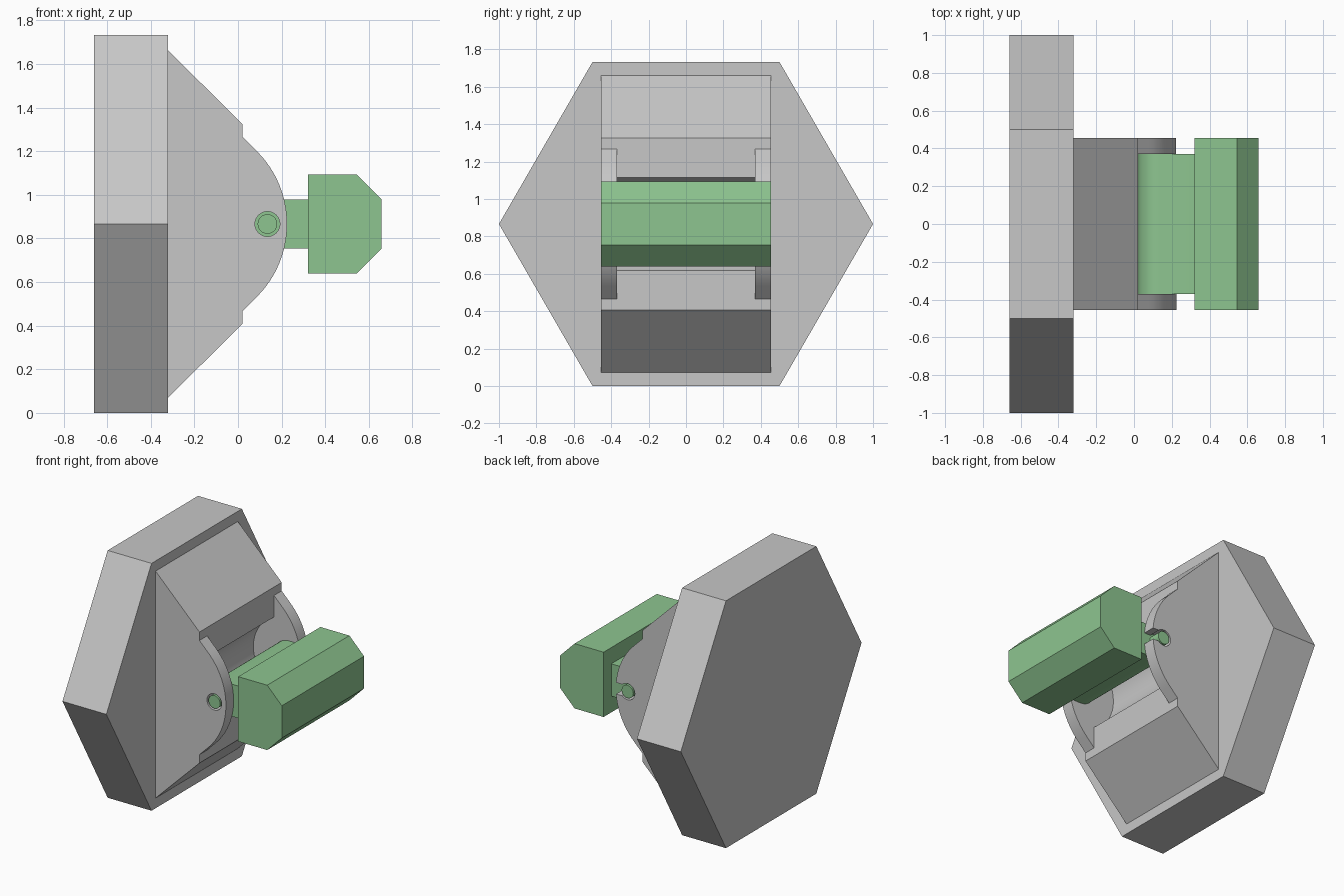
import bpy, bmesh, math

cube = bpy.data.objects.get("Cube")
if cube:
    bpy.data.objects.remove(cube, do_unlink=True)

MID = 0.866                    # height of the hinge axis
PIVOT = 0.135                  # x of the hinge axis
WIDTH, INNER = 0.455, 0.37     # half widths of the bracket and of its gap


def material(name, rgb):
    mat = bpy.data.materials.new(name)
    mat.use_nodes = True
    mat.diffuse_color = (*rgb, 1)
    mat.node_tree.nodes["Principled BSDF"].inputs["Base Color"].default_value = (*rgb, 1)
    return mat


GREY = material("light grey", (0.57, 0.57, 0.57))
GREEN = material("soft green", (0.27, 0.56, 0.28))


def prism(name, profile, y0, y1, mat):
    """Extrude an x, z profile (z measured from the hinge axis) along y."""
    bm = bmesh.new()
    face = bm.faces.new([bm.verts.new((x, y0, MID + z)) for x, z in profile])
    moved = bmesh.ops.extrude_face_region(bm, geom=[face])["geom"]
    bmesh.ops.translate(bm, vec=(0, y1 - y0, 0),
                        verts=[v for v in moved if isinstance(v, bmesh.types.BMVert)])
    bmesh.ops.recalc_face_normals(bm, faces=bm.faces)
    mesh = bpy.data.meshes.new(name)
    bm.to_mesh(mesh)
    bm.free()
    obj = bpy.data.objects.new(name, mesh)
    bpy.context.collection.objects.link(obj)
    mesh.materials.append(mat)
    return obj


def arc(cx, radius, start, end, steps):
    angles = [math.radians(start + (end - start) * i / steps) for i in range(steps + 1)]
    return [(cx + radius * math.cos(a), radius * math.sin(a)) for a in angles]


def circle(cx, radius, steps=32):
    return arc(cx, radius, 0, 360, steps)[:-1]


def box(x0, x1, half):
    return [(x0, -half), (x1, -half), (x1, half), (x0, half)]


def cut(target, profile, y0, y1):
    cutter = prism("cutter", profile, y0, y1, GREY)
    mod = target.modifiers.new("cut", 'BOOLEAN')
    mod.operation = 'DIFFERENCE'
    mod.solver = 'EXACT'
    mod.object = cutter
    bpy.context.view_layer.objects.active = target
    bpy.ops.object.modifier_apply(modifier=mod.name)
    bpy.data.objects.remove(cutter, do_unlink=True)


def smooth(obj):
    bpy.ops.object.select_all(action='DESELECT')
    obj.select_set(True)
    bpy.context.view_layer.objects.active = obj
    bpy.ops.object.shade_smooth_by_angle(angle=math.radians(30))


# Hexagonal base plate
bpy.ops.mesh.primitive_cylinder_add(vertices=6, radius=1, depth=0.34,
                                    location=(-0.49, 0, MID), rotation=(0, math.pi / 2, 0))
plate = bpy.context.object
plate.name = "base_plate"
# A corner must point along y
if max(abs(v.co.y) for v in plate.data.vertices) < 0.95:
    for v in plate.data.vertices:
        v.co.x, v.co.y = -v.co.y, v.co.x
plate.data.materials.append(GREY)

# Bracket: sloped block with two rounded ears
upper = [(0.02, 0.4), (0.02, 0.459), (-0.32, 0.795)]
lower = [(x, -z) for x, z in reversed(upper)]
bracket = prism("hinge_bracket", lower + arc(-0.246, 0.471, -45, 45, 32) + upper,
                -WIDTH, WIDTH, GREY)
cut(bracket, box(0.02, 0.4, 0.6), -INNER, INNER)            # gap between the ears
cut(bracket, circle(PIVOT, 0.275, 48), -INNER, INNER)       # rounded pocket
cut(bracket, circle(PIVOT, 0.057), -0.6, 0.6)               # pin hole
cut(bracket, box(PIVOT, 0.4, 0.04), INNER - 0.02, 0.6)      # snap-in slot in one ear
smooth(bracket)

# Swinging arm with rounded end, and its pin
arm = prism("hinge_arm", [(0.32, -0.113)] + [(0.32, 0.113)]
            + arc(PIVOT, 0.113, 90, 270, 20), -INNER, INNER, GREEN)
pin = prism("hinge_pin", circle(PIVOT, 0.045), -WIDTH, WIDTH, GREEN)
smooth(arm)
smooth(pin)

# Chamfered head bar
prism("head_bar", [(0.32, -0.227), (0.545, -0.227), (0.658, -0.113),
                   (0.658, 0.113), (0.545, 0.227), (0.32, 0.227)],
      -WIDTH, WIDTH, GREEN)
